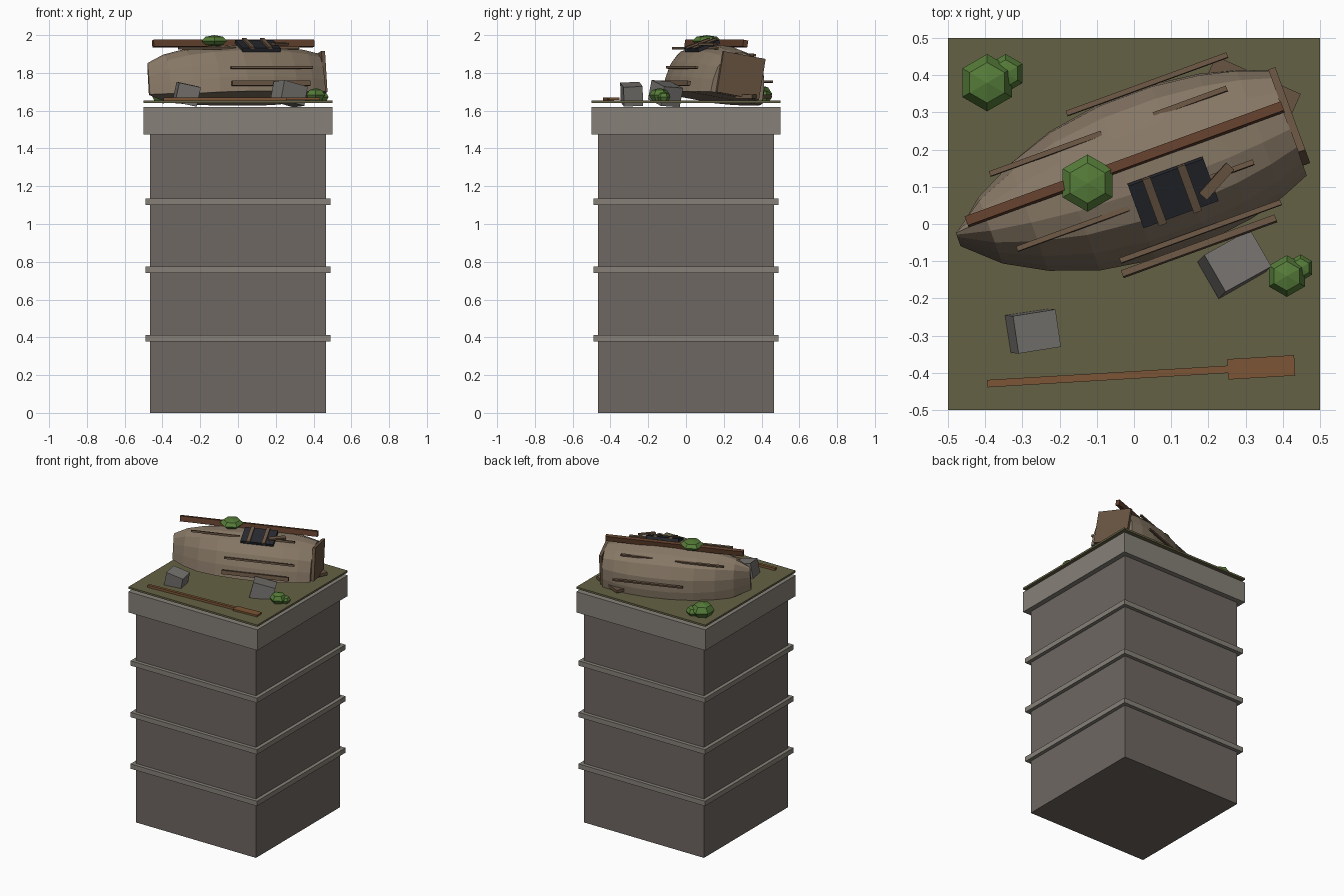
import bpy, bmesh
from math import radians
from mathutils import Matrix, Vector, Euler

if "Cube" in bpy.data.objects:
    bpy.data.objects.remove(bpy.data.objects["Cube"])


def material(name, rgb):
    m = bpy.data.materials.new(name)
    m.diffuse_color = (*rgb, 1)
    m.use_nodes = True
    m.node_tree.nodes["Principled BSDF"].inputs["Base Color"].default_value = m.diffuse_color
    return m


STONE = material("stone", (0.155, 0.135, 0.12))
TRIM = material("trim_stone", (0.24, 0.22, 0.19))
GRASS = material("grass", (0.13, 0.12, 0.06))
HULL = material("weathered_hull", (0.24, 0.185, 0.13))
WOOD = material("plank_wood", (0.14, 0.09, 0.055))
KEEL = material("keel_wood", (0.12, 0.05, 0.025))
OAR = material("oar_wood", (0.2, 0.09, 0.035))
TAR = material("tarp", (0.02, 0.022, 0.028))
ROCK = material("rock", (0.18, 0.17, 0.16))
LEAF = material("leaf", (0.09, 0.2, 0.04))


def finish(bm, name, mat):
    bmesh.ops.recalc_face_normals(bm, faces=bm.faces)
    mesh = bpy.data.meshes.new(name)
    bm.to_mesh(mesh)
    bm.free()
    mesh.materials.append(mat)
    ob = bpy.data.objects.new(name, mesh)
    bpy.context.collection.objects.link(ob)
    return ob


def box(name, size, loc, mat, rot=(0, 0, 0), frame=Matrix()):
    """Box with size, centre and rotation in degrees, inside an optional frame."""
    bm = bmesh.new()
    r = Euler([radians(a) for a in rot]).to_matrix().to_4x4()
    m = frame @ Matrix.Translation(loc) @ r @ Matrix.Diagonal((*size, 1))
    bmesh.ops.create_cube(bm, size=1, matrix=m)
    return finish(bm, name, mat)


def bush(name, loc, r, rz):
    bm = bmesh.new()
    m = (Matrix.Translation(loc) @ Matrix.Diagonal((r, r, rz, 1))
         @ Matrix.Rotation(radians(30), 4, 'Z'))
    bmesh.ops.create_uvsphere(bm, u_segments=6, v_segments=4, radius=1, matrix=m)
    # make sure a corner of the hexagon points along y
    top = max(bm.verts, key=lambda v: v.co.y)
    if abs(top.co.x - loc[0]) > r * 0.1:
        bmesh.ops.rotate(bm, verts=bm.verts, cent=loc,
                         matrix=Matrix.Rotation(radians(30), 3, 'Z'))
    return finish(bm, name, LEAF)


# Stone tower with bands, cap and grass sheet
box("tower_shaft", (0.93, 0.93, 1.48), (0, 0, 0.74), STONE)
for i, z in enumerate((0.396, 0.757, 1.118)):
    box(f"tower_band_{i}", (0.98, 0.98, 0.034), (0, 0, z), TRIM)
box("tower_cap", (1, 1, 0.145), (0, 0, 1.5475), TRIM)
box("grass_top", (1, 1, 0.013), (0, 0, 1.647), GRASS)

# Upturned boat frame: yawed and rolled, gunwale plane at local z = 0
YAW = Matrix.Rotation(radians(20), 4, 'Z')
BOAT = (Matrix.Translation(Vector((0, 0.15, 1.665)) + YAW @ Vector((0, -0.033, 0)))
        @ YAW @ Matrix.Rotation(radians(-10), 4, 'X'))

# Hull lofted through stations: (along, half width, bottom, top)
stations = [(-0.51, 0.008, 0.02, 0.19), (-0.42, 0.09, 0.01, 0.235),
            (-0.31, 0.15, 0, 0.262), (-0.18, 0.197, 0, 0.277),
            (-0.03, 0.221, 0, 0.285), (0.12, 0.222, 0, 0.285),
            (0.25, 0.206, 0, 0.275), (0.35, 0.18, 0.005, 0.262),
            (0.43, 0.148, 0.01, 0.245)]
half = [(1, 0), (0.98, 0.28), (0.89, 0.57), (0.68, 0.82), (0.36, 0.95)]
profile = half + [(0, 1)] + [(-a, b) for a, b in reversed(half)]
bm = bmesh.new()
rings = [[bm.verts.new(BOAT @ Vector((u, a * w, lo + b * (hi - lo)))) for a, b in profile]
         for u, w, lo, hi in stations]
for r0, r1 in zip(rings, rings[1:]):
    for k in range(len(profile)):
        n = (k + 1) % len(profile)
        bm.faces.new((r0[k], r0[n], r1[n], r1[k]))
bm.faces.new(rings[0])
bm.faces.new(rings[-1])
finish(bm, "boat_hull", HULL)

# Keel and transom
box("boat_keel", (0.905, 0.026, 0.036), (-0.02, 0, 0.295), KEEL, frame=BOAT)
box("boat_transom", (0.02, 0.24, 0.22), (0.44, 0, 0.123), WOOD, frame=BOAT)

# Strakes along both sides of the hull
for s, side in ((-1, "front"), (1, "rear")):
    box(f"low_strake_{side}", (0.46, 0.014, 0.012), (0.11, s * 0.214, 0.128), WOOD, frame=BOAT)
    box(f"stern_strake_{side}", (0.21, 0.014, 0.012), (0.203, s * 0.107, 0.252), WOOD, frame=BOAT)
    box(f"bow_strake_{side}", (0.32, 0.014, 0.012), (-0.21, s * 0.109, 0.25), WOOD, frame=BOAT)

# Loose planks by the hull
box("front_rail", (0.44, 0.018, 0.026), (0.175, -0.06, 1.745), WOOD, (-10, 0, 20))
box("fallen_board", (0.25, 0.10, 0.02), (0.314, 0.355, 1.675), WOOD, (0, 0, -24))

# Tarred patch held by slats
PATCH = Matrix.Translation((0.105, 0.085, 1.943)) @ YAW @ Matrix.Rotation(radians(20), 4, 'X')
box("hull_patch", (0.215, 0.128, 0.02), (0, 0, 0), TAR, frame=PATCH)
for i, x in enumerate((-0.055, 0.045)):
    box(f"patch_slat_{i}", (0.023, 0.14, 0.012), (x, 0, 0.014), WOOD, frame=PATCH)
box("loose_slat", (0.11, 0.028, 0.012), (0.222, 0.115, 1.953), WOOD, (8, 0, 48))

# Oar on the grass
OARF = Matrix.Translation((-0.07, -0.41, 1.663)) @ Matrix.Rotation(radians(3.4), 4, 'Z')
box("oar_shaft", (0.65, 0.02, 0.016), (0, 0, 0), OAR, frame=OARF)
box("oar_blade", (0.18, 0.055, 0.012), (0.413, 0, 0), OAR, frame=OARF)

# Rocks
box("rock_left", (0.118, 0.102, 0.105), (-0.272, -0.288, 1.687), ROCK, (3, 12, 9))
box("rock_right", (0.145, 0.115, 0.105), (0.27, -0.108, 1.69), ROCK, (-4, 14, 29))

# Bushes
bush("bush_on_keel", (-0.125, 0.11, 1.97), 0.077, 0.03)
bush("bush_back", (-0.395, 0.38, 1.688), 0.077, 0.05)
bush("bush_back_small", (-0.345, 0.405, 1.675), 0.052, 0.035)
bush("bush_front", (0.411, -0.14, 1.682), 0.056, 0.038)
bush("bush_front_small", (0.448, -0.118, 1.672), 0.036, 0.027)
